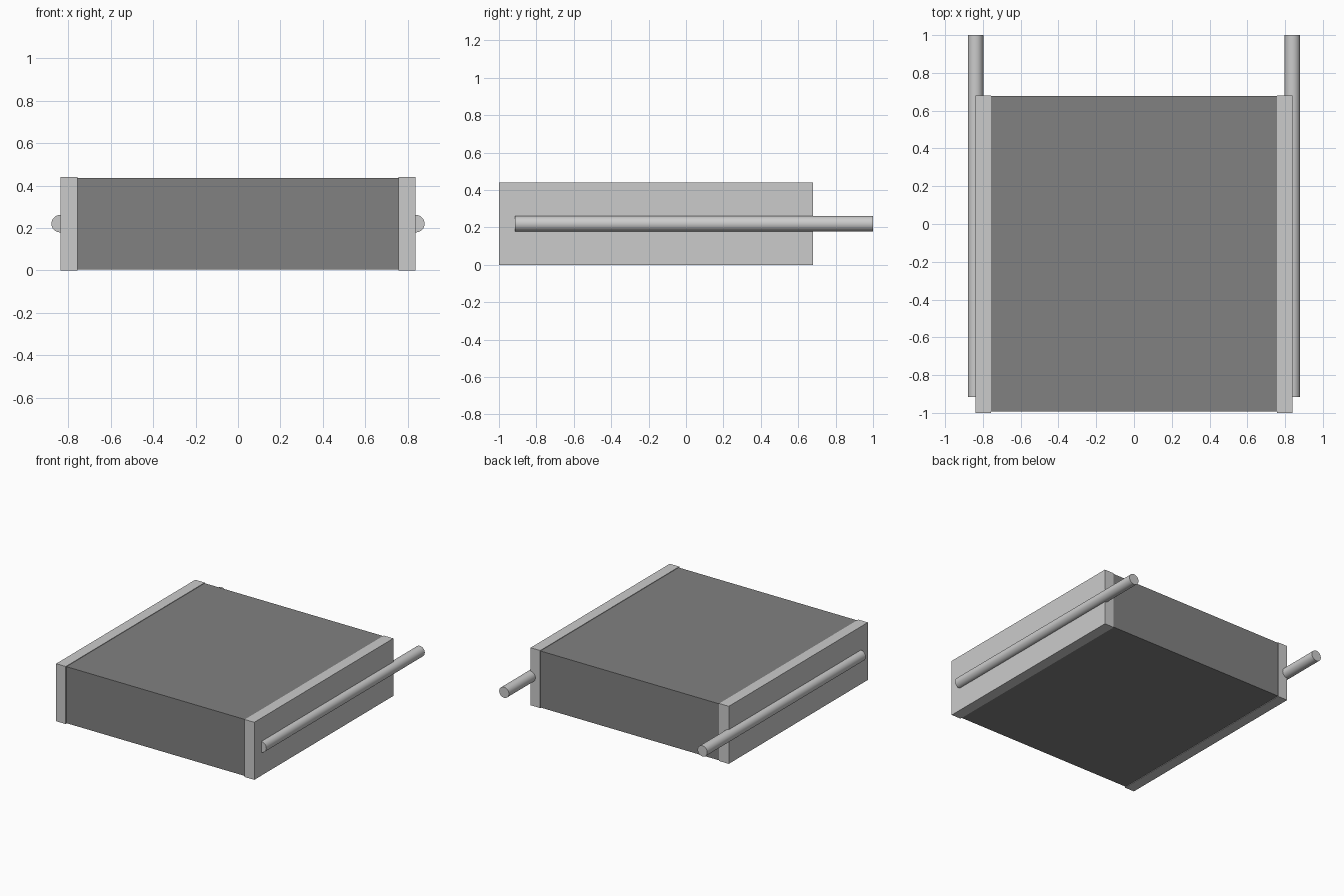
import bpy, math

if "Cube" in bpy.data.objects:
    bpy.data.objects.remove(bpy.data.objects["Cube"])

dark = bpy.data.materials.new("dark_grey")
dark.diffuse_color = (0.22, 0.22, 0.22, 1)
dark.use_nodes = True
dark.node_tree.nodes["Principled BSDF"].inputs["Base Color"].default_value = dark.diffuse_color


def box(name, lo, hi):
    centre = [(a + b) / 2 for a, b in zip(lo, hi)]
    bpy.ops.mesh.primitive_cube_add(size=1, location=centre)
    ob = bpy.context.object
    ob.name = name
    ob.scale = [b - a for a, b in zip(lo, hi)]
    bpy.ops.object.transform_apply(location=False, rotation=False, scale=True)
    return ob


# Dark central block, very slightly inset from the side plates
body = box("body", (-0.76, -0.992, 0.004), (0.76, 0.678, 0.436))
body.data.materials.append(dark)

for side, s in (("left", -1), ("right", 1)):
    # Side plate
    x0, x1 = sorted((s * 0.757, s * 0.838))
    box(side + "_side_plate", (x0, -1.0, 0), (x1, 0.68, 0.44))
    # Rod half sunk into the plate, extending past the back
    y0, y1 = -0.915, 1.0
    bpy.ops.mesh.primitive_cylinder_add(
        vertices=32, radius=0.041, depth=y1 - y0,
        location=(s * 0.839, (y0 + y1) / 2, 0.22),
        rotation=(math.pi / 2, 0, 0))
    bpy.context.object.name = side + "_rod"
    bpy.ops.object.shade_smooth_by_angle()
